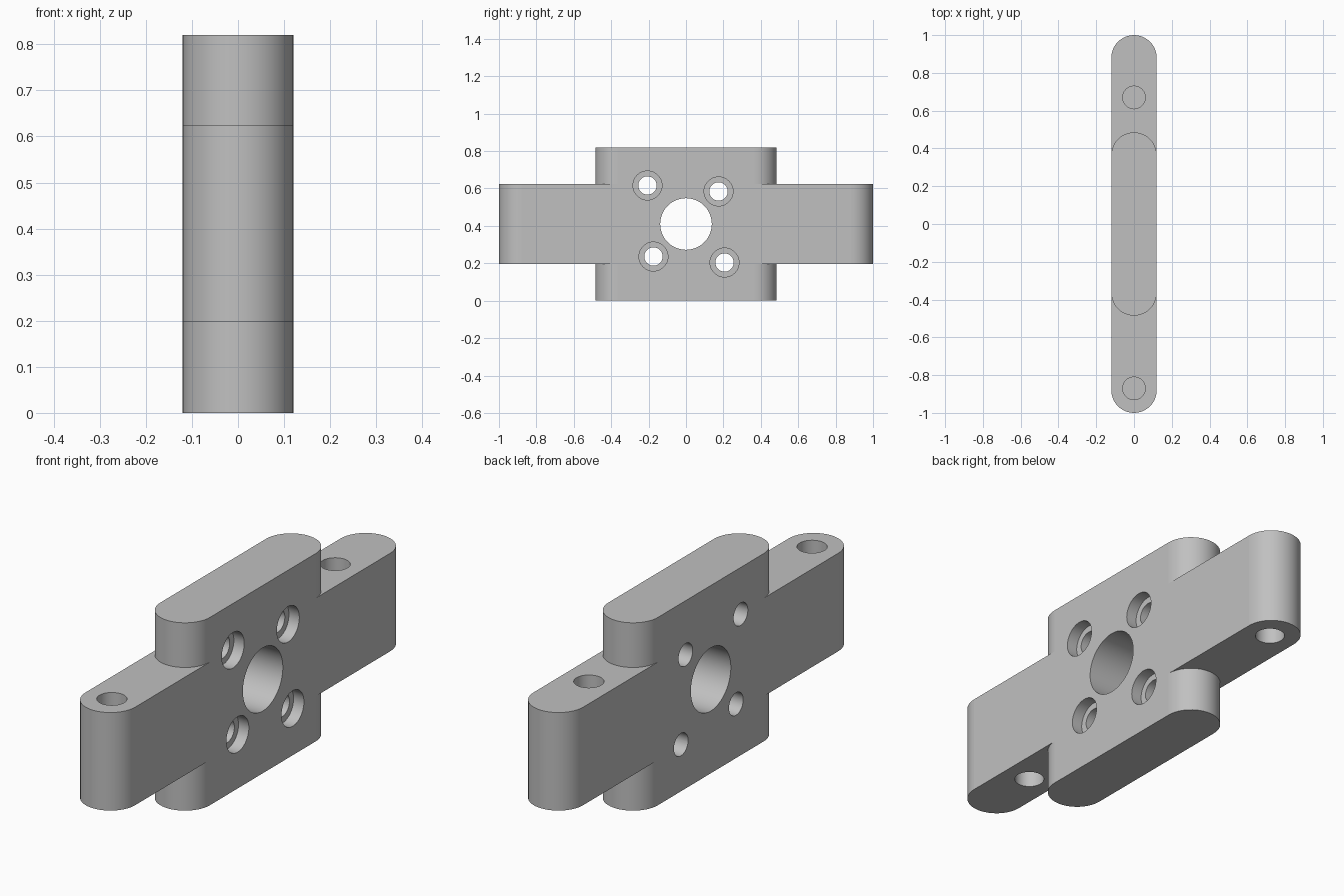
import bpy, bmesh, math
from mathutils import Matrix, Vector

HALF = 0.12          # half thickness of the plate
MID = 0.41           # height of the centre axis
SEG = 24             # segments per half round

cube = bpy.data.objects.get("Cube")
if cube:
    bpy.data.objects.remove(cube, do_unlink=True)

metal = bpy.data.materials.new("plain grey metal")
metal.use_nodes = True
grey = (0.53, 0.53, 0.53, 1)
metal.diffuse_color = grey
metal.node_tree.nodes["Principled BSDF"].inputs["Base Color"].default_value = grey


def make_object(name, bm):
    bmesh.ops.recalc_face_normals(bm, faces=bm.faces)
    mesh = bpy.data.meshes.new(name)
    bm.to_mesh(mesh)
    bm.free()
    mesh.materials.append(metal)
    obj = bpy.data.objects.new(name, mesh)
    bpy.context.collection.objects.link(obj)
    return obj


def round_bar(name, half_length, low, high):
    """Upright bar with half-round ends along y."""
    bm = bmesh.new()
    verts = []
    for end in (1, -1):
        for i in range(SEG + 1):
            a = math.pi * i / SEG
            x, y = HALF * math.cos(a), half_length - HALF + HALF * math.sin(a)
            verts.append(bm.verts.new((end * x, end * y, low)))
    face = bm.faces.new(verts)
    top = bmesh.ops.extrude_face_region(bm, geom=[face])["geom"]
    bmesh.ops.translate(bm, vec=(0, 0, high - low),
                        verts=[v for v in top if isinstance(v, bmesh.types.BMVert)])
    return make_object(name, bm)


def drill(name, radius, start, end):
    """Cylinder cutter running between two points."""
    start, end = Vector(start), Vector(end)
    axis = end - start
    turn = axis.to_track_quat("Z", "Y").to_matrix().to_4x4()
    bm = bmesh.new()
    bmesh.ops.create_cone(bm, cap_ends=True, segments=2 * SEG, radius1=radius,
                          radius2=radius, depth=axis.length,
                          matrix=Matrix.Translation((start + end) / 2) @ turn)
    cutter = make_object(name, bm)
    cutter.hide_render = True
    return cutter


def combine(target, tool, operation):
    mod = target.modifiers.new(operation, "BOOLEAN")
    mod.operation, mod.solver, mod.object = operation, "EXACT", tool
    bpy.context.view_layer.objects.active = target
    bpy.ops.object.modifier_apply(modifier=mod.name)
    bpy.data.objects.remove(tool, do_unlink=True)


# Central block crossed by the longer arm bar
bracket = round_bar("mounting_bracket", 0.485, 0, 0.82)
combine(bracket, round_bar("arm_bar", 1.0, 0.197, 0.625), "UNION")

# Large centre bore
combine(bracket, drill("centre_bore", 0.138, (-0.3, 0, MID), (0.3, 0, MID)), "DIFFERENCE")

# Four screw holes, counterbored on the right-hand face
for y, z in ((-0.206, 0.206), (0.174, 0.174), (-0.174, -0.174), (0.206, -0.206)):
    z += MID
    combine(bracket, drill("screw_hole", 0.049, (-0.3, y, z), (0.3, y, z)), "DIFFERENCE")
    combine(bracket, drill("counterbore", 0.0775, (HALF - 0.05, y, z), (0.3, y, z)),
            "DIFFERENCE")

# Blind holes in the arms, staggered between top and bottom
for side in (1, -1):
    for y in (0.67 * side, -0.87 * side):
        floor, mouth = MID + side * 0.01, MID + side * 0.25
        combine(bracket, drill("arm_hole", 0.06, (0, y, floor), (0, y, mouth)), "DIFFERENCE")

# Smooth rounds, flat planes
bpy.ops.object.select_all(action="DESELECT")
bracket.select_set(True)
bpy.context.view_layer.objects.active = bracket
bpy.ops.object.shade_smooth_by_angle(angle=math.radians(30))
for face in bracket.data.polygons:
    if max(abs(c) for c in face.normal) > 0.9995:
        face.use_smooth = False
